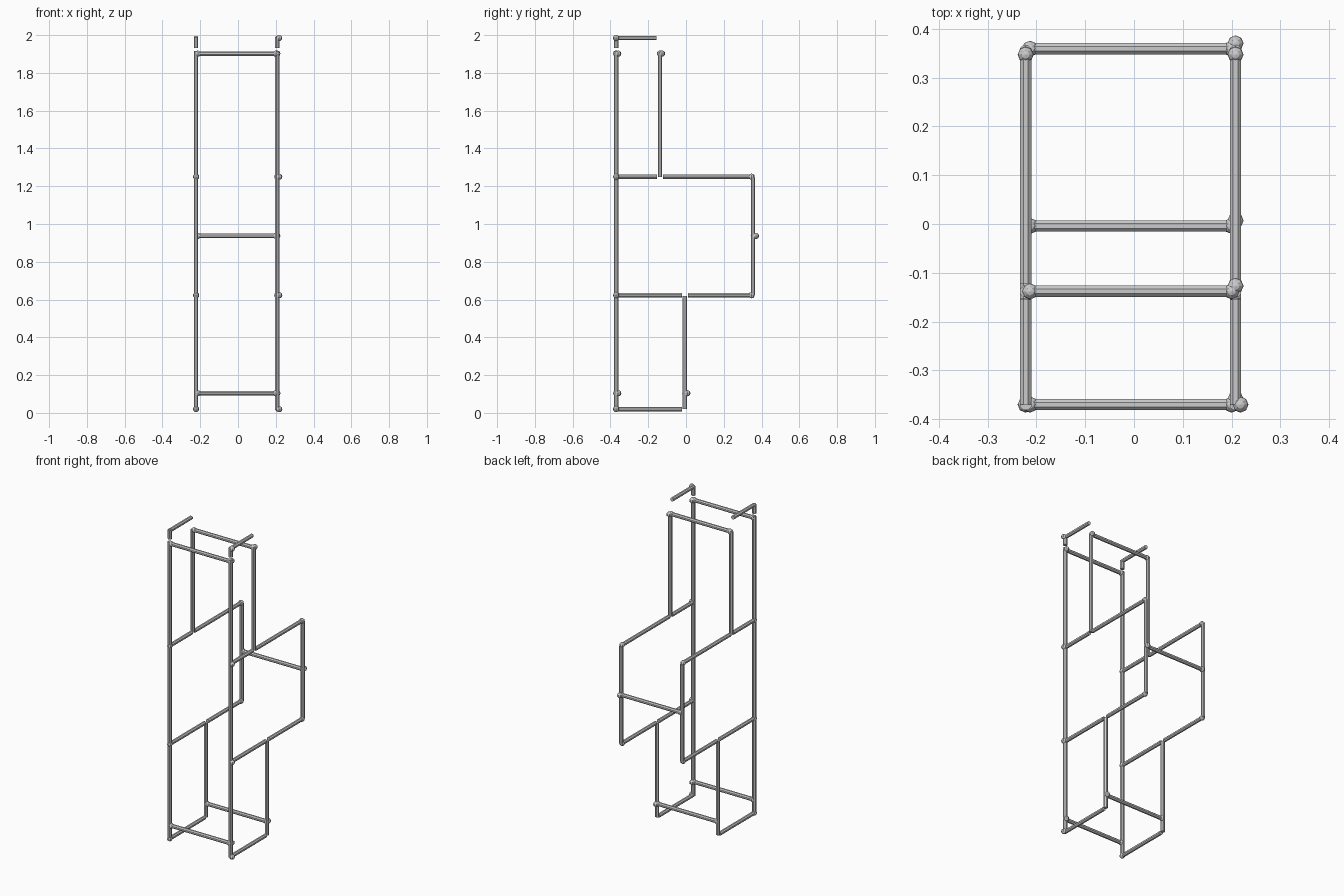
import bpy, math
from mathutils import Vector

cube = bpy.data.objects.get("Cube")
if cube:
    bpy.data.objects.remove(cube, do_unlink=True)

grey = bpy.data.materials.new("light steel grey")
grey.use_nodes = True
COLOUR = (0.6, 0.6, 0.6, 1)
grey.diffuse_color = COLOUR
grey.node_tree.nodes["Principled BSDF"].inputs["Base Color"].default_value = COLOUR

R = 0.0125        # tube radius
BALL = 0.0165     # joint radius


def tube(name, a, b):
    """Eight-sided tube from a to b, with flats facing the axes."""
    a, b = Vector(a), Vector(b)
    d = b - a
    bpy.ops.mesh.primitive_cylinder_add(vertices=8, radius=R, depth=d.length)
    o = bpy.context.object
    o.name = name
    c, s = math.cos(math.pi / 8), math.sin(math.pi / 8)
    for v in o.data.vertices:
        x, y = v.co.x, v.co.y
        v.co.x, v.co.y = x * c - y * s, x * s + y * c
    o.rotation_euler = d.to_track_quat('Z', 'Y').to_euler()
    o.location = (a + b) / 2
    o.data.materials.append(grey)


def ball(name, p):
    """Faceted joint bead."""
    bpy.ops.mesh.primitive_uv_sphere_add(segments=8, ring_count=6, radius=BALL, location=p)
    o = bpy.context.object
    o.name = name
    o.data.materials.append(grey)


FRONT, UPPER, LOWER, BACK = -0.37, -0.138, -0.006, 0.355
TOP, SHELF, SEAT, BASE = 1.985, 1.25, 0.623, 0.02

# side frames
for side, x, bx in (("right", -0.222, -0.222), ("left", 0.208, 0.218)):
    uprights = {
        "front_post": (FRONT, 0.015, 1.915),
        "front_post_tip": (FRONT, 1.932, 1.99),
        "upper_post": (UPPER, 1.25, 1.905),
        "back_post": (BACK, 0.625, 1.245),
        "lower_post": (LOWER, 0.02, 0.62),
    }
    for name, (y, z0, z1) in uprights.items():
        tube(f"{side}_{name}", (x, y, z0), (x, y, z1))
    rails = {
        "top_rail": (TOP, FRONT, -0.155),
        "shelf_rail_front": (SHELF, FRONT, -0.153),
        "shelf_rail_back": (SHELF, -0.123, BACK),
        "seat_rail_front": (SEAT, FRONT, -0.02),
        "seat_rail_back": (SEAT, 0.01, BACK),
        "base_rail": (BASE, FRONT, -0.02),
    }
    for name, (z, y0, y1) in rails.items():
        tube(f"{side}_{name}", (x, y0, z), (x, y1, z))
    # beads on the front posts
    for name, z in (("top", TOP), ("shelf", SHELF), ("seat", SEAT), ("base", BASE)):
        if side == "left" or name != "top":
            ball(f"{side}_{name}_joint", (bx, FRONT, z))
    # beads at the back corners
    for name, z in (("shelf", SHELF), ("seat", SEAT)):
        ball(f"{side}_{name}_back_joint", (x, BACK - 0.008, z))

# crossbars joining the two sides
for name, y, z in (("top_front", FRONT, 1.902), ("top_back", UPPER, 1.902),
                   ("middle", 0.359, 0.937),
                   ("foot_front", FRONT, 0.104), ("foot_back", LOWER + 0.002, 0.104)):
    tube(f"{name}_crossbar", (-0.215, y, z), (0.203, y, z))
    ball(f"{name}_right_joint", (-0.213, y, z))
    ball(f"{name}_left_inner_joint", (0.2, y, z))
    ball(f"{name}_left_outer_joint", (0.208, y + 0.011, z))
